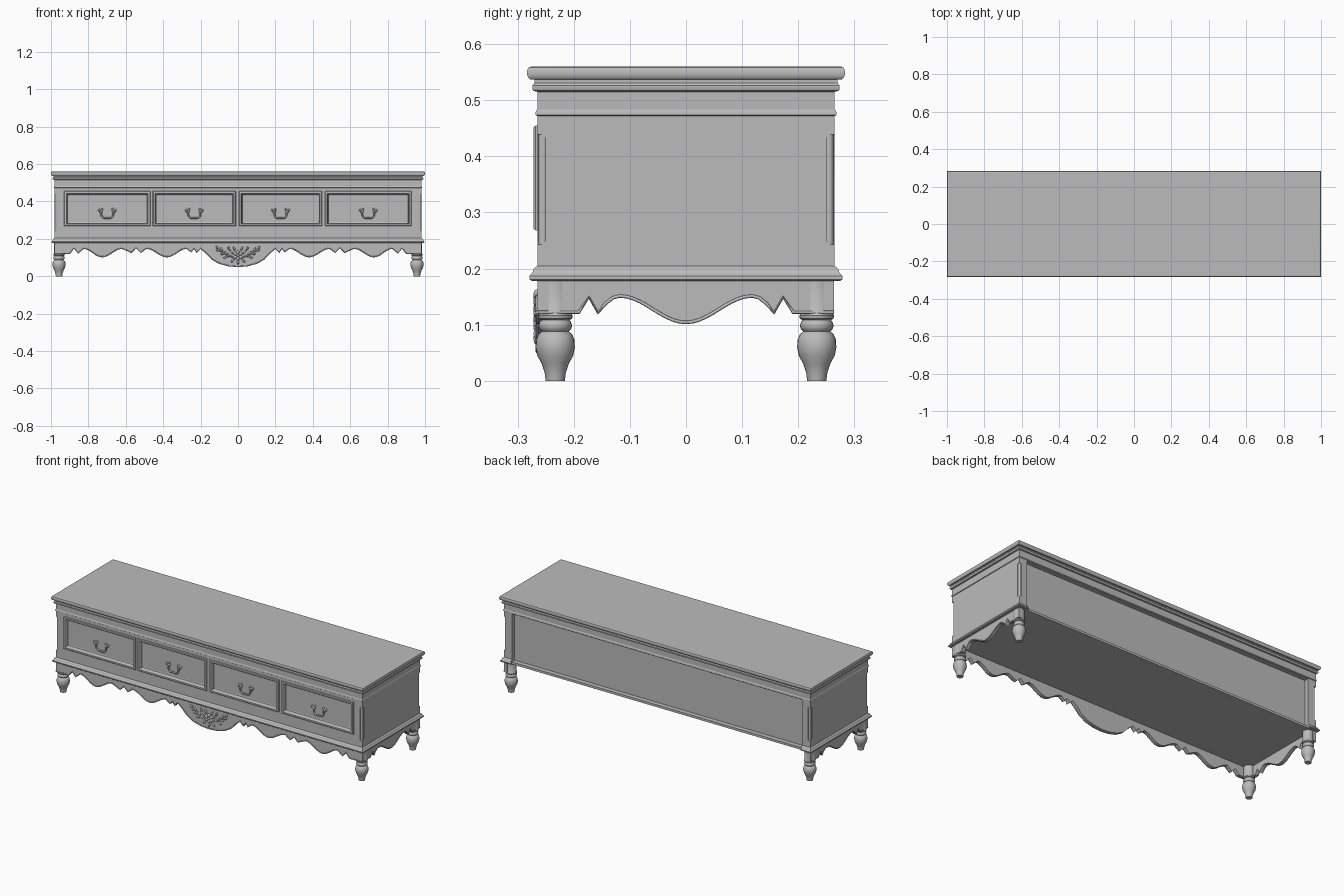
import bpy, bmesh, math
from mathutils import Matrix

if "Cube" in bpy.data.objects:
    bpy.data.objects.remove(bpy.data.objects["Cube"])

HX, HY = 0.982, 0.265          # half size of the case

grey = bpy.data.materials.new("painted_grey")
grey.use_nodes = True
COLOUR = (0.5, 0.5, 0.5, 1)
grey.diffuse_color = COLOUR
grey.node_tree.nodes["Principled BSDF"].inputs["Base Color"].default_value = COLOUR


def finish(name, bm, angle=35):
    bmesh.ops.recalc_face_normals(bm, faces=bm.faces)
    mesh = bpy.data.meshes.new(name)
    bm.to_mesh(mesh)
    bm.free()
    return place(name, mesh, angle)


def place(name, mesh, angle=35):
    mesh.materials.clear()
    mesh.materials.append(grey)
    mesh.shade_smooth()
    mesh.set_sharp_from_angle(angle=math.radians(angle))
    obj = bpy.data.objects.new(name, mesh)
    bpy.context.collection.objects.link(obj)
    return obj


def loft(name, loops, angle=35):
    """Skin a stack of equal loops and cap both ends."""
    bm = bmesh.new()
    rings = [[bm.verts.new(p) for p in loop] for loop in loops]
    n = len(rings[0])
    for a, b in zip(rings, rings[1:]):
        for i in range(n):
            j = (i + 1) % n
            bm.faces.new((a[i], a[j], b[j], b[i]))
    bm.faces.new(rings[0])
    bm.faces.new(rings[-1])
    return finish(name, bm, angle)


CORNERS = ((-1, -1), (1, -1), (1, 1), (-1, 1))


def moulding(name, profile):
    """Rectangular moulding; profile is (offset from case, height)."""
    return loft(name, [[(sx * (HX + d), sy * (HY + d), z) for sx, sy in CORNERS]
                       for d, z in profile])


def lathe(name, cx, cy, profile, sides=24):
    """Turned part; profile is (radius, height)."""
    turns = [math.tau * k / sides for k in range(sides)]
    return loft(name, [[(cx + r * math.cos(a), cy + r * math.sin(a), z) for a in turns]
                       for r, z in profile], 40)


def box(name, x0, x1, y0, y1, z0, z1):
    return loft(name, [[(x0, y0, z), (x1, y0, z), (x1, y1, z), (x0, y1, z)]
                       for z in (z0, z1)])


def evaluated_mesh(obj):
    deps = bpy.context.evaluated_depsgraph_get()
    return bpy.data.meshes.new_from_object(obj.evaluated_get(deps))


def carve(obj, cutters):
    """Subtract the cutters, then remove them."""
    for c in cutters:
        c.hide_render = True
        mod = obj.modifiers.new("cut", "BOOLEAN")
        mod.operation, mod.solver, mod.object = "DIFFERENCE", "EXACT", c
    mesh = evaluated_mesh(obj)
    name = obj.name
    for o in cutters + [obj]:
        bpy.data.objects.remove(o)
    place(name, mesh, 20)


def tube(name, points, radius, smooth=False):
    curve = bpy.data.curves.new(name, "CURVE")
    curve.dimensions = "3D"
    curve.bevel_depth, curve.bevel_resolution = radius, 2
    curve.use_fill_caps = True
    if smooth:
        spline = curve.splines.new("BEZIER")
        spline.bezier_points.add(len(points) - 1)
        for bp, p in zip(spline.bezier_points, points):
            bp.co = p
            bp.handle_left_type = bp.handle_right_type = "AUTO"
        spline.resolution_u = 6
    else:
        spline = curve.splines.new("POLY")
        spline.points.add(len(points) - 1)
        for sp, p in zip(spline.points, points):
            sp.co = (*p, 1)
    temp = bpy.data.objects.new(name + "_path", curve)
    bpy.context.collection.objects.link(temp)
    mesh = evaluated_mesh(temp)
    bpy.data.objects.remove(temp)
    return place(name, mesh, 50)


# Case with corner notches, a recessed back and drawer pockets
DRAWERS = ((-0.93, -0.468), (-0.456, -0.012), (0.005, 0.45), (0.465, 0.928))
case = box("case", -HX, HX, -HY, HY, 0.18, 0.53)
cutters = [box("back_recess", -0.93, 0.93, HY - 0.025, HY + 0.1, 0.191, 0.468)]
for x0, x1 in DRAWERS:
    cutters.append(box("pocket", x0 + 0.006, x1 - 0.006, -HY - 0.1, -0.24, 0.274, 0.449))
for sx, sy in CORNERS:
    cutters.append(loft("corner_notch", [
        [(sx * HX + dx * r, sy * HY + dy * r, z) for dx, dy in CORNERS]
        for r, z in ((0.007, 0.243), (0.013, 0.247), (0.015, 0.255),
                     (0.015, 0.427), (0.013, 0.435), (0.007, 0.439))]))
    lathe("corner_rod", sx * (HX - 0.01), sy * (HY - 0.01), ((0.008, 0.24), (0.008, 0.442)), 12)
carve(case, cutters)

# Top and mouldings
moulding("top_slab", [(0.012, 0.537), (0.016, 0.54), (0.018, 0.545), (0.018, 0.553),
                      (0.016, 0.558), (0.012, 0.56), (0.008, 0.56)])
moulding("cornice", [(0, 0.515), (0.007, 0.517), (0.009, 0.52), (0.009, 0.526),
                     (0.005, 0.531), (0.005, 0.54)])
moulding("frieze_bead", [(0, 0.472), (0.003, 0.474), (0.003, 0.479), (0, 0.484)])
base = moulding("base_moulding", [(0.01, 0.178), (0.014, 0.181), (0.014, 0.187),
                                  (0.009, 0.192), (0.006, 0.2), (0, 0.205)])
carve(base, [box("base_back_cut", -0.93, 0.93, HY + 0.002, HY + 0.1, 0.1, 0.3),
             box("base_recess_cut", -0.93, 0.93, HY - 0.025, HY + 0.1, 0.191, 0.3)])

# Drawers: raised frames, sunken panels and bail handles
for i, (x0, x1) in enumerate(DRAWERS):
    loops = []
    for inset, y in ((0, 0.243), (0, 0.268), (0.003, 0.2715), (0.012, 0.2715),
                     (0.016, 0.266), (0.018, 0.252), (0.022, 0.25), (0.026, 0.25)):
        a, b, low, high = x0 + inset, x1 - inset, 0.268 + inset, 0.455 - inset
        loops.append([(a, -y, low), (b, -y, low), (b, -y, high), (a, -y, high)])
    loft(f"drawer_{i + 1}", loops, 25)
    cx = (x0 + x1) / 2
    half = ((0.045, 0.348), (0.034, 0.348), (0.031, 0.325), (0.018, 0.311))
    path = ([(cx - x, -0.256, z) for x, z in half] + [(cx, -0.256, 0.312)]
            + [(cx + x, -0.256, z) for x, z in reversed(half)])
    tube(f"handle_{i + 1}", path, 0.0045, True)
    bm = bmesh.new()
    for s in (-1, 1):
        for dx, z, r in ((0.034, 0.346, 0.01), (0.044, 0.354, 0.006), (0.028, 0.358, 0.006)):
            m = Matrix.Translation((cx + s * dx, -0.251, z)) @ Matrix.Diagonal((r, 0.008, r, 1))
            bmesh.ops.create_uvsphere(bm, u_segments=10, v_segments=8, radius=1, matrix=m)
    finish(f"handle_mounts_{i + 1}", bm, 60)


# Scalloped aprons with a bead along the lower edge
def scallop(keys):
    """Full mirrored outline: wide spans are eased, narrow ones are straight."""
    half = [keys[0]]
    for (xa, za), (xb, zb) in zip(keys, keys[1:]):
        steps = 10 if 0.08 < xb - xa and za != zb else 1
        for k in range(1, steps + 1):
            t = k / steps
            e = (1 - math.cos(math.pi * t)) / 2
            half.append((xa + (xb - xa) * t, za + (zb - za) * e))
    return [(-x, z) for x, z in reversed(half[1:])] + half


def apron(name, outline, to_world, thick=0.02):
    end = outline[-1][0]
    shape = outline + [(end, 0.185), (-end, 0.185)]
    loft(name, [[to_world(x, d, z) for x, z in shape] for d in (0, thick)], 20)
    tube(name + "_bead", [to_world(x, 0, z + 0.002) for x, z in outline], 0.003)


front = scallop([(0, 0.05), (0.05, 0.054), (0.1, 0.067), (0.14, 0.09), (0.17, 0.122),
                 (0.2, 0.147), (0.22, 0.125), (0.235, 0.147), (0.25, 0.128),
                 (0.275, 0.147), (0.38, 0.102), (0.49, 0.147), (0.52, 0.125),
                 (0.545, 0.15), (0.57, 0.125), (0.62, 0.147), (0.727, 0.102),
                 (0.825, 0.147), (0.855, 0.122), (0.877, 0.148), (0.9, 0.12), (0.98, 0.12)])
side = scallop([(0, 0.102), (0.118, 0.149), (0.13, 0.146), (0.143, 0.136), (0.157, 0.119),
                (0.173, 0.147), (0.191, 0.12), (0.264, 0.12)])
apron("front_apron", front, lambda x, d, z: (x, d - HY, z))
for s, label in ((1, "left"), (-1, "right")):
    apron(label + "_apron", side, lambda y, d, z: (s * (HX - d), y, z))

# Turned legs
LEG = ((0.017, 0), (0.019, 0.015), (0.024, 0.03), (0.032, 0.045), (0.035, 0.06),
       (0.034, 0.074), (0.03, 0.083), (0.024, 0.088), (0.028, 0.092), (0.03, 0.098),
       (0.028, 0.105), (0.025, 0.108), (0.03, 0.111), (0.031, 0.116), (0.028, 0.12),
       (0.028, 0.18))
for sx, sy in CORNERS:
    lathe(("front" if sy < 0 else "back") + ("_left" if sx > 0 else "_right") + "_leg",
          sx * 0.957, sy * 0.233, LEG)

# Carved flower spray on the centre of the apron
carving = bmesh.new()


def leaf(x, z, length, width, degrees):
    m = (Matrix.Translation((x, -HY, z)) @ Matrix.Rotation(math.radians(-degrees), 4, "Y")
         @ Matrix.Diagonal((length, 0.007, width, 1)))
    bmesh.ops.create_uvsphere(carving, u_segments=10, v_segments=8, radius=1, matrix=m)


for k in range(6):
    a = math.radians(60 * k + 30)
    leaf(0.017 * math.cos(a), 0.112 + 0.017 * math.sin(a), 0.012, 0.008, 60 * k + 30)
leaf(0, 0.112, 0.008, 0.008, 0)
leaf(0, 0.076, 0.013, 0.006, 90)
for s in (-1, 1):
    for x, z, length, angle in ((0.035, 0.13, 0.014, 50), (0.045, 0.108, 0.015, 10),
                                (0.028, 0.084, 0.014, -50), (0.062, 0.125, 0.014, 40),
                                (0.068, 0.102, 0.013, -25), (0.083, 0.12, 0.012, -10),
                                (0.088, 0.143, 0.014, 60), (0.107, 0.138, 0.012, 20),
                                (0.112, 0.154, 0.01, 70), (0.02, 0.148, 0.013, 65),
                                (0.05, 0.15, 0.011, 80)):
        leaf(s * x, z, length, 0.0055, angle if s > 0 else 180 - angle)
    tube("carved_stem_" + ("left" if s > 0 else "right"),
         [(s * 0.015, -HY, 0.1), (s * 0.055, -HY, 0.112), (s * 0.112, -HY, 0.148)],
         0.003, True)
finish("carved_flowers", carving, 60)
